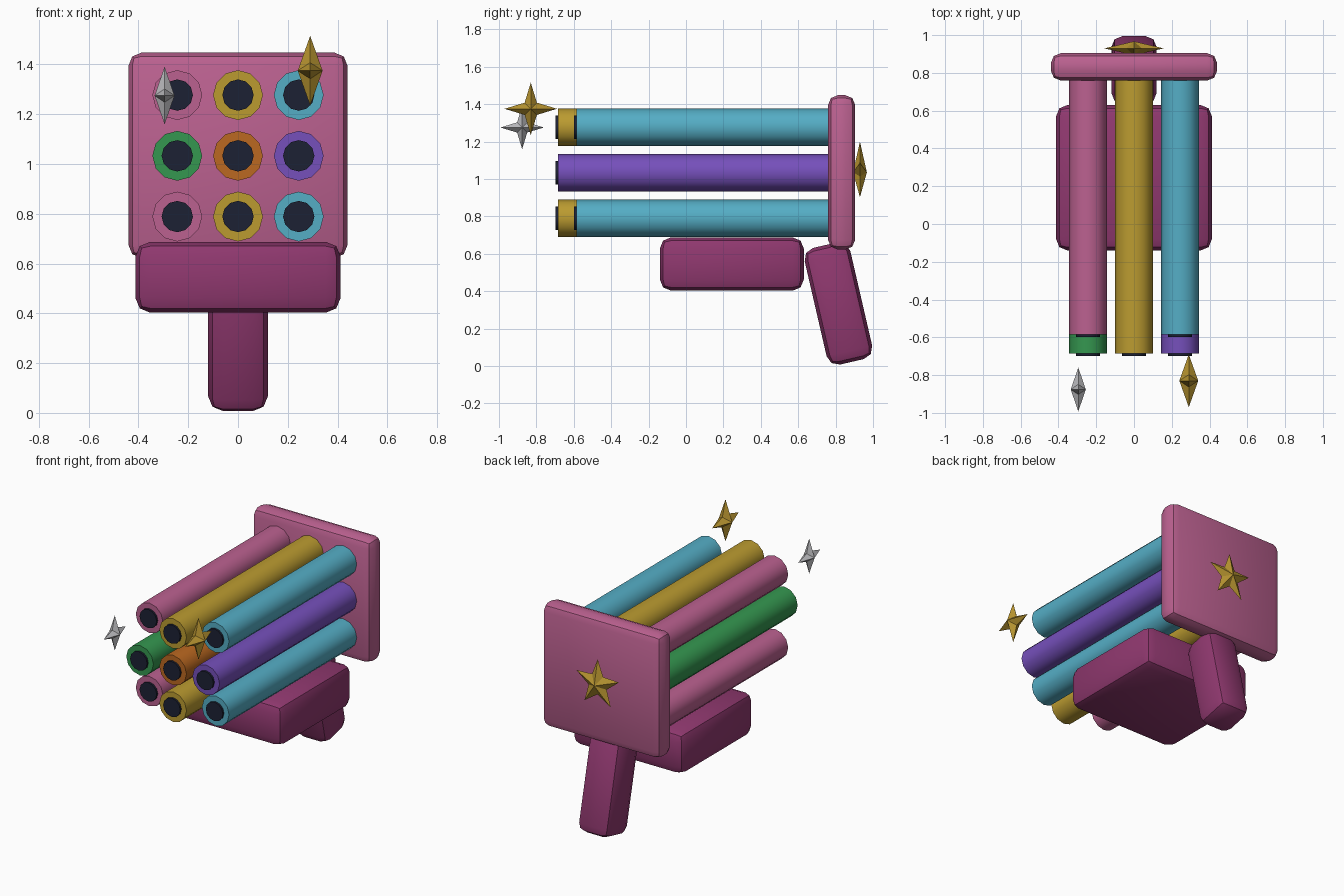
import bpy, bmesh
from math import sin, cos, pi, radians
from mathutils import Matrix

if "Cube" in bpy.data.objects:
    bpy.data.objects.remove(bpy.data.objects["Cube"])


def mat(name, rgb):
    m = bpy.data.materials.new(name)
    m.diffuse_color = (*rgb, 1)
    m.use_nodes = True
    m.node_tree.nodes["Principled BSDF"].inputs["Base Color"].default_value = m.diffuse_color
    return m


PINK = mat("pink", (0.50, 0.12, 0.28))
MAGENTA = mat("magenta", (0.28, 0.04, 0.16))
YELLOW = mat("yellow", (0.50, 0.33, 0.03))
CYAN = mat("cyan", (0.09, 0.42, 0.56))
GREEN = mat("green", (0.035, 0.31, 0.08))
ORANGE = mat("orange", (0.50, 0.14, 0.015))
PURPLE = mat("purple", (0.18, 0.08, 0.50))
DARK = mat("dark", (0.012, 0.015, 0.033))
GOLD = mat("gold", (0.48, 0.30, 0.03))
SILVER = mat("silver", (0.50, 0.50, 0.52))


def finish(bm, name, material, smooth=None):
    bmesh.ops.recalc_face_normals(bm, faces=bm.faces)
    me = bpy.data.meshes.new(name)
    bm.to_mesh(me)
    bm.free()
    me.materials.append(material)
    ob = bpy.data.objects.new(name, me)
    bpy.context.collection.objects.link(ob)
    if smooth:
        bpy.ops.object.select_all(action='DESELECT')
        bpy.context.view_layer.objects.active = ob
        ob.select_set(True)
        bpy.ops.object.shade_smooth_by_angle(angle=radians(smooth))
    return ob


def rounded_box(name, size, loc, bevel, material, tilt=0):
    bm = bmesh.new()
    bmesh.ops.create_cube(bm, size=1, matrix=Matrix.Diagonal((*size, 1)))
    bmesh.ops.bevel(bm, geom=bm.edges[:], offset=bevel, segments=2,
                    profile=0.5, affect='EDGES', clamp_overlap=True)
    bm.transform(Matrix.Translation(loc) @ Matrix.Rotation(tilt, 4, 'X'))
    return finish(bm, name, material, 30)


def rod(name, x, z, y0, y1, r, material):
    bm = bmesh.new()
    m = Matrix.Translation((x, (y0 + y1) / 2, z)) @ Matrix.Rotation(pi / 2, 4, 'X')
    bmesh.ops.create_cone(bm, cap_ends=True, segments=12, radius1=r, radius2=r,
                          depth=y1 - y0, matrix=m)
    return finish(bm, name, material, 40)


def star(name, loc, points, r, inner, depth, material, turn=0):
    # star outline in the xz plane with a peak on both sides
    bm = bmesh.new()
    n = points * 2
    rim = []
    for i in range(n):
        k = r if i % 2 == 0 else r * inner
        rim.append(bm.verts.new((k * sin(2 * pi * i / n), 0, k * cos(2 * pi * i / n))))
    for side in (-depth, depth):
        peak = bm.verts.new((0, side, 0))
        for i in range(n):
            bm.faces.new((rim[i], rim[(i + 1) % n], peak))
    bm.transform(Matrix.Translation(loc) @ Matrix.Rotation(turn, 4, 'Z'))
    return finish(bm, name, material)


# back plate, body under the barrels, slanted grip
rounded_box("back_plate", (0.88, 0.145, 0.825), (0, 0.832, 1.035), 0.052, PINK)
rounded_box("body", (0.825, 0.77, 0.285), (0, 0.245, 0.545), 0.06, MAGENTA)
rounded_box("grip", (0.24, 0.25, 0.64), (0, 0.815, 0.334), 0.06, MAGENTA, radians(13))

# three by three barrels with dark bores; the corner barrels are shorter
colours = [[PINK, YELLOW, CYAN], [GREEN, ORANGE, PURPLE], [PINK, YELLOW, CYAN]]
for row in range(3):
    for col in range(3):
        x, z = (col - 1) * 0.244, 1.033 + (1 - row) * 0.244
        front = -0.585 if row != 1 and col != 1 else -0.685
        tag = f"{row + 1}_{col + 1}"
        rod("barrel_" + tag, x, z, front, 0.78, 0.1, colours[row][col])
        rod("bore_" + tag, x, z, front - 0.013, front + 0.02, 0.063, DARK)

# star badge on the back and two sparkles at the muzzle
star("back_star", (0, 0.93, 1.035), 5, 0.165, 0.42, 0.037, GOLD)
star("gold_sparkle", (0.29, -0.83, 1.375), 4, 0.14, 0.33, 0.05, GOLD, pi / 2)
star("silver_sparkle", (-0.295, -0.876, 1.275), 4, 0.116, 0.33, 0.04, SILVER, pi / 2)
